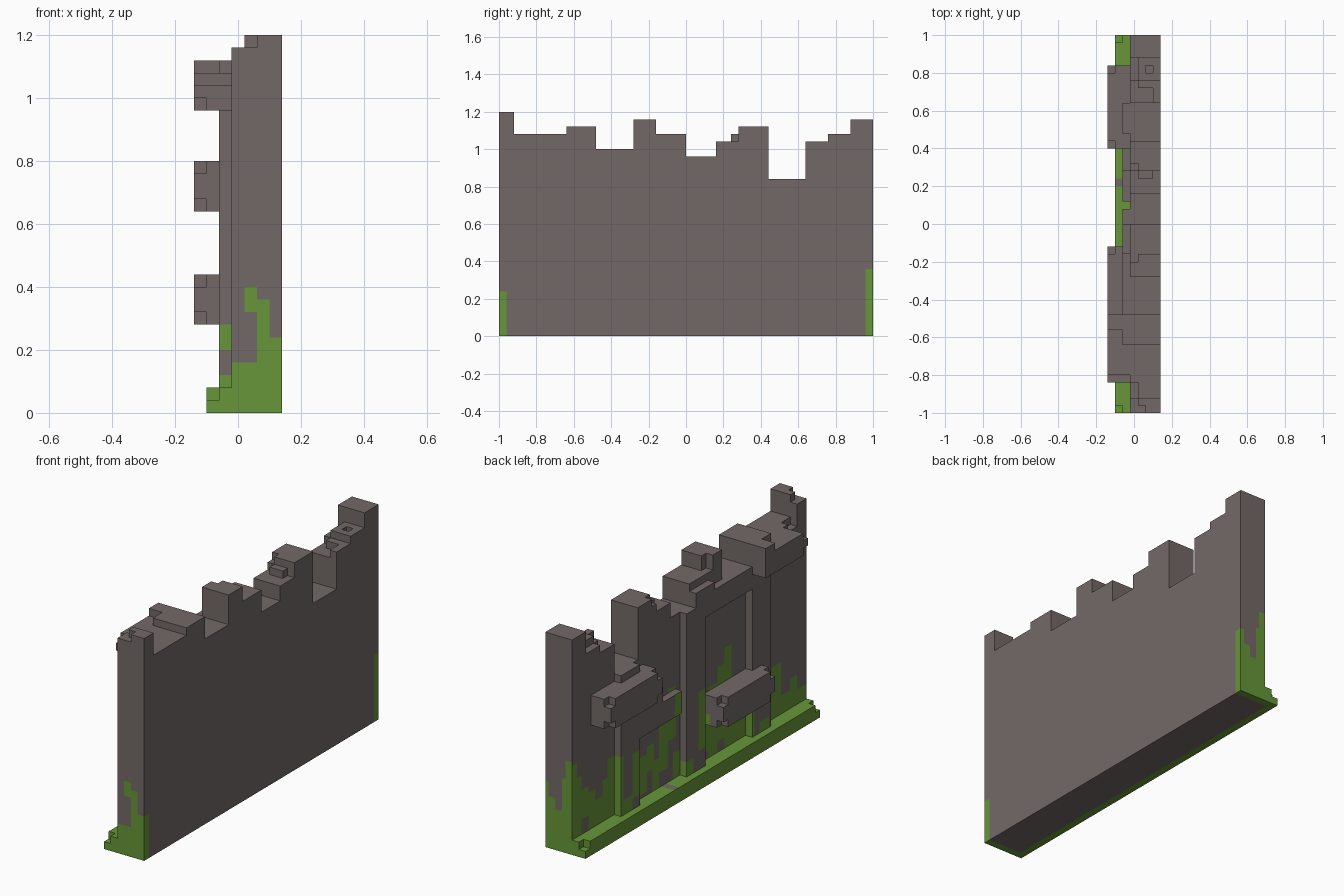
import bpy, bmesh

G = 0.04      # block grid
S = 2         # face subdivisions per block, for the moss edge


def mat(name, col):
    m = bpy.data.materials.new(name)
    m.diffuse_color = (*col, 1)
    return m


MATS = [mat("stone_brown", (0.171, 0.141, 0.136)), mat("moss_green", (0.136, 0.305, 0.041))]


def cells(x0, x1, y0, y1, z0, z1):
    """Grid cells filled by a box."""
    r = lambda v, o: range(round((v[0] + o) / G), round((v[1] + o) / G))
    return {(i, j, k) for i in r((x0, x1), .14) for j in r((y0, y1), 1) for k in r((z0, z1), 0)}


def chip_ends(c, x0, y0, y1, z0, z1):
    """Knock the outer corners off a projecting stone."""
    for y in (y0, y1 - G):
        for z in (z0, z1 - G):
            c -= cells(x0, x0 + G, y, y + G, z, z + G)
    return c


# Ruined wall: stretches of different height
wall = set()
for y0, y1, h in [(-1, -.92, 1.2), (-.92, -.64, 1.08), (-.64, -.48, 1.12), (-.48, -.28, 1.0),
                  (-.28, -.16, 1.16), (-.16, 0, 1.08), (0, .16, .96), (.16, .28, 1.04),
                  (.28, .44, 1.12), (.44, .64, .84), (.64, .76, 1.04), (.76, .88, 1.08), (.88, 1, 1.16)]:
    wall |= cells(-.02, .14, y0, y1, 0, h)
wall |= cells(.02, .10, .24, .28, 1.04, 1.08)
# Missing chips along the broken top
for b in [(-.02, .02, -1, -.92, 1.16, 1.2), (.02, .06, -1, -.96, 1.16, 1.2),
          (.06, .10, .80, .84, 1.04, 1.08), (-.02, .02, .64, .76, 1.0, 1.04),
          (.02, .10, .64, .72, 1.0, 1.04), (-.02, .02, .76, .88, 1.04, 1.08),
          (-.02, .02, .28, .32, 1.08, 1.12), (-.02, .02, -.20, -.16, 1.08, 1.16),
          (-.02, .02, -.92, -.84, 1.04, 1.08)]:
    wall -= cells(*b)

# Plinth with chipped ends
plinth = cells(-.10, -.02, -1, 1, 0, .08)
for y in (-1, .96):
    plinth -= cells(-.10, -.06, y, y + G, .04, .08)

# Pilasters, lintels and projecting stones
pilasters = [cells(-.06, -.02, y, y + .16, .08, h) for y, h in ((-.64, .96), (-.08, .96), (.48, .84))]
lintel = cells(-.06, -.02, -.48, -.16, .88, 1.0) | cells(-.06, -.02, -.16, 0, .88, 1.04)
broken_panel = cells(-.06, -.02, .12, .48, .44, .56) | cells(-.06, -.02, .28, .48, .56, .64)
upper_stone = chip_ends(cells(-.14, -.02, .40, .84, .64, .80), -.14, .40, .84, .64, .80)
lower_stone = chip_ends(cells(-.14, -.02, -.56, -.12, .28, .44), -.14, -.56, -.12, .28, .44)
cornice = cells(-.14, -.02, -.84, -.48, .96, 1.04) | cells(-.14, -.02, -.80, -.48, 1.04, 1.08)
cornice |= cells(-.14, -.02, -.56, -.48, 1.08, 1.12) | cells(-.06, -.02, -.64, -.48, 1.08, 1.12)
cornice -= cells(-.14, -.10, -.84, -.80, .96, 1.0)

parts = {"ruined_wall": wall, "plinth": plinth, "lintel": lintel, "broken_panel": broken_panel,
         "upper_stone": upper_stone, "lower_stone": lower_stone, "cornice": cornice}
for n, p in enumerate(pilasters):
    parts[f"pilaster_{n + 1}"] = p

# Moss patches on the relief side: y range, z range
RELIEF = [(.96, 1, 0, .48), (.92, .96, 0, .40), (.86, .92, .16, .32), (.80, .86, .08, .28),
          (.74, .80, .04, .22), (.70, .74, .08, .30), (.62, .70, 0, .40), (.54, .62, 0, .16),
          (.48, .54, .14, .38), (.42, .48, 0, .14), (.36, .42, .10, .30), (.30, .36, .20, .34),
          (.26, .32, .04, .24), (.18, .26, .16, .44), (.12, .18, .30, .58), (.08, .14, 0, .22),
          (.02, .08, 0, .16), (-.08, -.02, .18, .50), (-.16, -.08, .12, .34), (-.24, -.16, .08, .46),
          (-.30, -.24, .14, .54), (-.36, -.30, .40, .62), (-.44, -.30, 0, .22), (-.50, -.44, .06, .28),
          (-.62, -.54, 0, .14), (-.70, -.64, 0, .20), (-.78, -.70, .06, .36), (-.86, -.78, 0, .18),
          (-.92, -.86, 0, .24), (-1, -.92, 0, .16)]
# Moss patches on the two ends: x range, z range
FRONT_END = [(-.02, .06, 0, .16), (.06, .14, 0, .24), (.06, .10, .24, .36), (.02, .06, .32, .40)]
BACK_END = [(.12, .14, 0, .36), (.08, .12, 0, .28), (.04, .08, 0, .22), (.02, .04, 0, .40), (-.02, .02, 0, .50)]


def patch(table, a, z):
    return any(p[0] < a < p[1] and p[2] < z < p[3] for p in table)


def mossy(c, n):
    x, y, z = c
    if n[2] < 0 and z < .01:                       # underside: green rim only
        return x < -.06 or abs(y) > .96
    if n[0] > 0 and x > .13:                       # plain side: narrow strips at the ends
        return (y < -.96 and z < .24) or (y > .96 and z < .36)
    if z < .09 and x < -.02:                       # plinth, with one bare spot
        return not (n[2] > 0 and .20 < y < .24)
    if x < -.07 or n[2] != 0:
        return False
    if n[1] < 0:
        return patch(FRONT_END, x, z) if y < -.99 else x < -.02 and (z < .12 or .20 < z < .28)
    if n[1] > 0 and y > .99:
        return patch(BACK_END, x, z)
    return patch(RELIEF, y - .01 * n[1], z)


def build(name, own, solid):
    """Skin a set of cells, leaving out faces buried in other parts."""
    bm = bmesh.new()
    verts = {}

    def vert(p):
        if p not in verts:
            verts[p] = bm.verts.new((p[0] * G / S - .14, p[1] * G / S - 1, p[2] * G / S))
        return verts[p]

    for c in own:
        for ax in range(3):
            for sgn in (-1, 1):
                n = [0, 0, 0]
                n[ax] = sgn
                if tuple(a + b for a, b in zip(c, n)) in solid:
                    continue
                u, v = (ax + 1) % 3, (ax + 2) % 3
                for a in range(S):
                    for b in range(S):
                        ring = []
                        for du, dv in ((0, 0), (1, 0), (1, 1), (0, 1))[::sgn]:
                            p = [q * S for q in c]
                            p[ax] += S if sgn > 0 else 0
                            p[u] += a + du
                            p[v] += b + dv
                            ring.append(vert(tuple(p)))
                        f = bm.faces.new(ring)
                        f.material_index = int(mossy(f.calc_center_median(), n))
    me = bpy.data.meshes.new(name)
    bm.to_mesh(me)
    bm.free()
    for m in MATS:
        me.materials.append(m)
    bpy.context.collection.objects.link(bpy.data.objects.new(name, me))


solid = set().union(*parts.values())
used = set()
for name, own in parts.items():
    build(name, own - used, solid)
    used |= own
